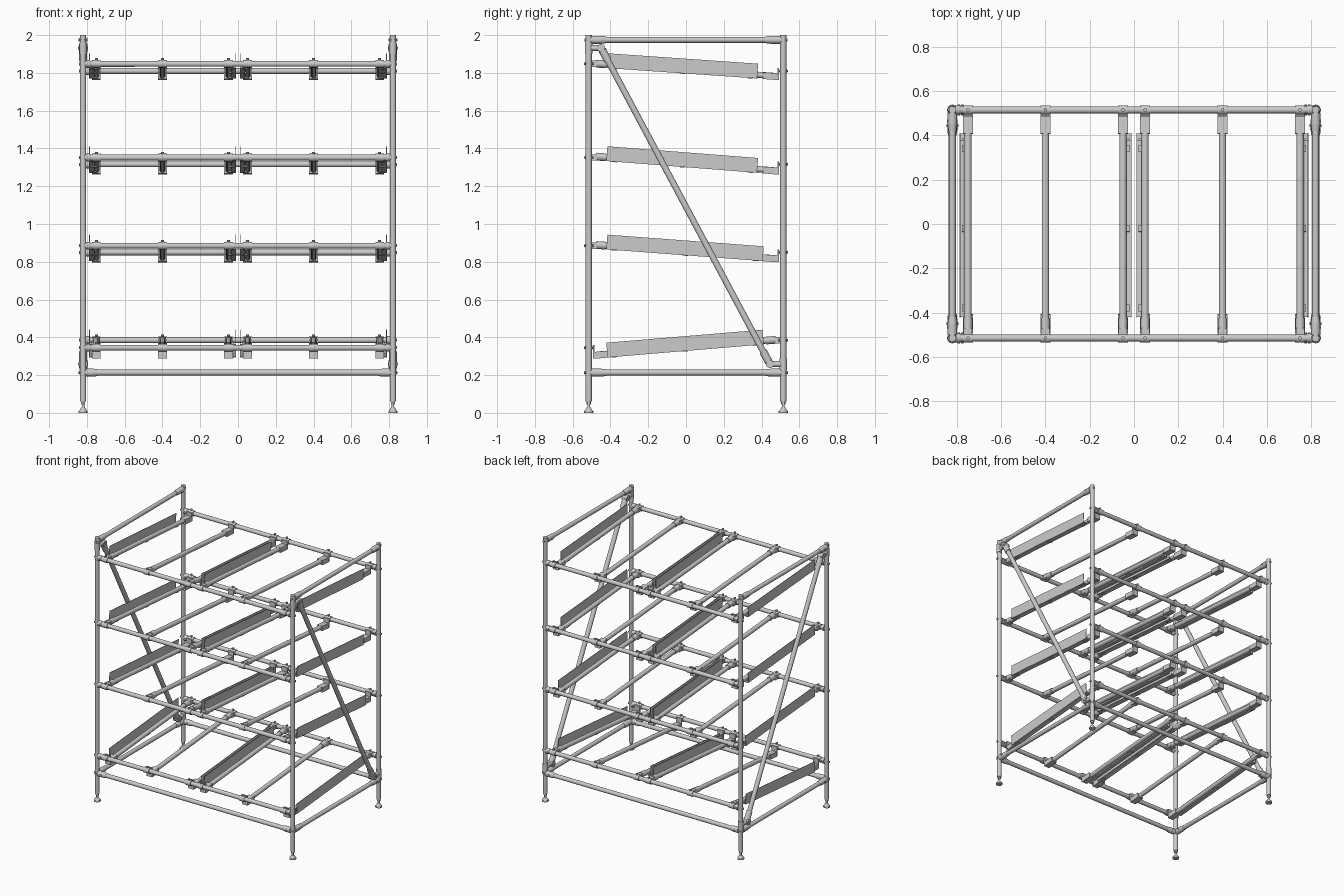
import bpy, bmesh, math
from mathutils import Vector, Matrix

if "Cube" in bpy.data.objects:
    bpy.data.objects.remove(bpy.data.objects["Cube"])

PX, PY, R = 0.82, 0.515, 0.0155      # post positions and pipe radius


class Part:
    """Collects primitives into one named object."""
    def __init__(self, name):
        self.name, self.bm = name, bmesh.new()

    def rod(self, a, b, r, r2=None, n=20):
        a, b = Vector(a), Vector(b)
        d = b - a
        m = Matrix.Translation((a + b) / 2) @ d.to_track_quat('Z', 'Y').to_matrix().to_4x4()
        bmesh.ops.create_cone(self.bm, cap_ends=True, segments=n, radius1=r,
                              radius2=r if r2 is None else r2, depth=d.length, matrix=m)

    def box(self, c, size, rx=0.0):
        m = Matrix.Translation(c) @ Matrix.Rotation(rx, 4, 'X') @ Matrix.Diagonal((*size, 1))
        bmesh.ops.create_cube(self.bm, size=1, matrix=m)

    def done(self):
        me = bpy.data.meshes.new(self.name)
        self.bm.to_mesh(me)
        self.bm.free()
        ob = bpy.data.objects.new(self.name, me)
        bpy.context.collection.objects.link(ob)
        bpy.context.view_layer.objects.active = ob
        ob.select_set(True)
        bpy.ops.object.shade_smooth_by_angle(angle=math.radians(35))
        ob.select_set(False)


def rail(name, a, b, sleeve=0.06):
    """Pipe between two posts with a stepped socket and bolt at each end."""
    a, b = Vector(a), Vector(b)
    d = (b - a).normalized()
    p = Part(name)
    p.rod(a, b, R)
    for e, s in ((a, d), (b, -d)):
        p.rod(e + s * 0.014, e + s * (0.02 + sleeve * 0.6), 0.021)
        p.rod(e + s * (0.02 + sleeve * 0.6), e + s * (0.02 + sleeve), 0.021, 0.0175)
        p.rod(e - s * 0.022, e, 0.008, n=8)
        m = e + s * (0.02 + sleeve * 0.4)
        p.rod(m, m + s.cross(Vector((0, 0, 1))) * 0.024, 0.006, n=8)
        p.rod(m, m - s.cross(Vector((0, 0, 1))) * 0.024, 0.006, n=8)
    p.done()


# Corner posts with levelling feet
for sx, nx in ((-1, "left"), (1, "right")):
    for sy, ny in ((-1, "front"), (1, "back")):
        x, y = sx * PX, sy * PY
        p = Part(f"post_{ny}_{nx}")
        p.rod((x, y, 0.06), (x, y, 2.0), 0.0165)
        p.done()
        f = Part(f"foot_{ny}_{nx}")
        f.rod((x, y, 0), (x, y, 0.01), 0.024)
        f.rod((x, y, 0.01), (x, y, 0.03), 0.022, 0.009)
        f.rod((x, y, 0.025), (x, y, 0.07), 0.007, n=12)
        f.rod((x, y, 0.045), (x, y, 0.06), 0.013, n=6)
        f.done()

# Base rails and top side rails
for sy, ny in ((-1, "front"), (1, "back")):
    rail(f"base_rail_{ny}", (-PX, sy * PY, 0.213), (PX, sy * PY, 0.213))
for sx, nx in ((-1, "left"), (1, "right")):
    x = sx * PX
    rail(f"base_rail_{nx}", (x, -PY, 0.213), (x, PY, 0.213), 0.075)
    rail(f"top_rail_{nx}", (x, -PY, 1.975), (x, PY, 1.975), 0.075)

    # Diagonal brace with pivot joints
    a, b = Vector((x, -0.435, 1.905)), Vector((x, 0.43, 0.285))
    d = (b - a).normalized()
    p = Part(f"brace_{nx}")
    p.rod(a, b, 0.0165)
    for e, s, sy, z in ((a, d, -1, 1.932), (b, -d, 1, 0.258)):
        p.rod(e - s * 0.02, e + s * 0.045, 0.021)
        pivot = e - s * 0.03
        p.rod(pivot - Vector((0.022, 0, 0)), pivot + Vector((0.022, 0, 0)), 0.021)
        p.rod(pivot - Vector((0.027, 0, 0)), pivot + Vector((0.027, 0, 0)), 0.008, n=6)
        p.rod(pivot, (x, sy * PY, z), 0.016)
        p.rod((x, sy * PY, z - 0.03), (x, sy * PY, z + 0.03), 0.0195)
    p.done()

# Shelf levels: front beam z, back beam z, track z at front and back, guide end y
LEVELS = {
    "bottom": (0.345, 0.385, 0.31, 0.385, 0.41),
    "lower": (0.885, 0.85, 0.887, 0.82, 0.41),
    "upper": (1.352, 1.316, 1.355, 1.285, 0.38),
    "top": (1.848, 1.81, 1.847, 1.785, 0.38),
}
TRACKS = (-0.75, -0.40, -0.05, 0.05, 0.40, 0.75)
TY = 0.45

for lv, (fz, bz, tf, tb, gend) in LEVELS.items():
    slope = (tb - tf) / (2 * TY)
    ang = math.atan(slope)
    zt = lambda y: (tf + tb) / 2 + slope * y

    # Cross beams
    rail(f"beam_front_{lv}", (-PX, -PY, fz), (PX, -PY, fz), 0.02)
    rail(f"beam_back_{lv}", (-PX, PY, bz), (PX, PY, bz), 0.02)

    for i, x in enumerate(TRACKS):
        # Sloping carrier track
        t = Part(f"track_{lv}_{i + 1}")
        t.rod((x, -0.47, zt(-0.47)), (x, 0.47, zt(0.47)), 0.0165)
        t.done()

        # Clamps and end brackets: the low end hangs below its beam
        c = Part(f"track_bracket_{lv}_{i + 1}")
        for sy, bzz in ((-1, fz), (1, bz)):
            y = sy * PY
            low = (sy > 0) != (lv == "bottom")
            c.rod((x - 0.023, y, bzz), (x + 0.023, y, bzz), 0.0205)
            c.rod((x, y, bzz), (x, y, bzz + 0.03), 0.008, n=8)
            z = zt(sy * 0.45)
            if low:
                zb = z - 0.022
                c.box((x, sy * 0.445, z - 0.002), (0.046, 0.075, 0.036), ang)
                c.box((x, sy * 0.475, z - 0.009), (0.04, 0.03, 0.026))
                c.box((x, sy * 0.488, (bzz + 0.015 + zb) / 2), (0.046, 0.008, bzz + 0.015 - zb))
            else:
                c.rod((x, sy * 0.425, zt(sy * 0.425)), (x, sy * 0.475, zt(sy * 0.475)), 0.0205)
                c.box((x, sy * 0.485, bzz), (0.038, 0.03, 0.034))
        c.done()

    # Lane guides: upright plate with a flange and lip toward the track
    ym, ln = (gend - 0.42) / 2, gend + 0.42
    for x, s, nm in ((-0.786, 1, "outer_left"), (-0.012, -1, "inner_left"),
                     (0.012, 1, "inner_right"), (0.786, -1, "outer_right")):
        g = Part(f"guide_{nm}_{lv}")
        zc = zt(ym) + 0.02
        g.box((x, ym, zc), (0.003, ln, 0.078), ang)
        g.box((x + s * 0.012, ym, zc - 0.038), (0.026, ln, 0.003), ang)
        g.box((x + s * 0.0235, ym, zc - 0.028), (0.003, ln, 0.02), ang)
        for y in (-0.38, ym, gend - 0.04):      # mounting clips onto the track
            g.box((x + s * 0.024, y, zt(y) - 0.012), (0.03, 0.03, 0.02), ang)
        g.done()
